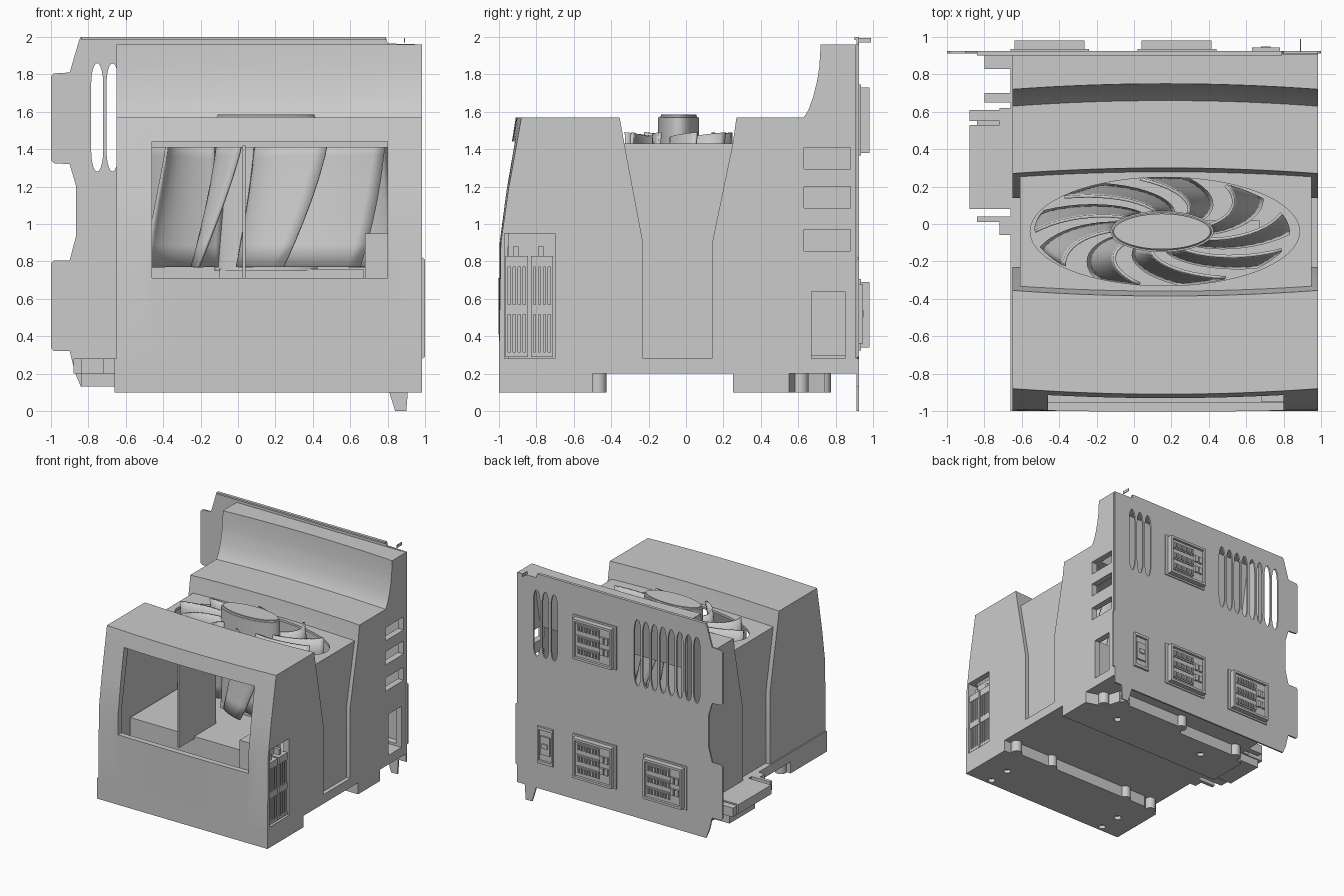
import bpy, bmesh, math
from mathutils import Matrix, Vector

if "Cube" in bpy.data.objects:
    bpy.data.objects.remove(bpy.data.objects["Cube"])

def finish(name, bm, smooth=True):
    bmesh.ops.recalc_face_normals(bm, faces=bm.faces)
    me = bpy.data.meshes.new(name)
    bm.to_mesh(me)
    bm.free()
    ob = bpy.data.objects.new(name, me)
    bpy.context.collection.objects.link(ob)
    return ob

def smooth(ob, deg=30):
    bpy.ops.object.select_all(action='DESELECT')
    ob.select_set(True)
    bpy.context.view_layer.objects.active = ob
    bpy.ops.object.shade_smooth_by_angle(angle=math.radians(deg))

def add_box(bm, x0, x1, y0, y1, z0, z1):
    m = Matrix.Translation(((x0+x1)/2, (y0+y1)/2, (z0+z1)/2)) @ Matrix.Diagonal((x1-x0, y1-y0, z1-z0, 1))
    bmesh.ops.create_cube(bm, size=1, matrix=m)

def boxes(name, dims):
    bm = bmesh.new()
    for d in dims:
        add_box(bm, *d)
    return finish(name, bm)

def prism(name, pts, to3d, depth):
    bm = bmesh.new()
    f = bm.faces.new([bm.verts.new(to3d(p)) for p in pts])
    r = bmesh.ops.extrude_face_region(bm, geom=[f])
    bmesh.ops.translate(bm, vec=depth, verts=[v for v in r['geom'] if isinstance(v, bmesh.types.BMVert)])
    return finish(name, bm)

def ellipse(name, cx, cy, rx, ry, z0, z1, n=64):
    pts = [(cx+rx*math.cos(2*math.pi*i/n), cy+ry*math.sin(2*math.pi*i/n)) for i in range(n)]
    return prism(name, pts, lambda p: (p[0], p[1], z0), (0, 0, z1-z0))

def loft(name, prof, x0, x1, bulge, n=16, flat_y=0.85):
    # side profile (y, z) swept across x, bowed toward the middle
    bm = bmesh.new()
    rings = []
    for i in range(n+1):
        t = 2*i/n-1
        k = bulge*(1-t*t)
        rings.append([bm.verts.new((x0+(x1-x0)*i/n,
                     y+(0 if y > flat_y else k*min(1, max(0, (z-.28)/1.2))), z)) for y, z in prof])
    for a, b in zip(rings, rings[1:]):
        for j in range(len(prof)):
            q = (j+1) % len(prof)
            bm.faces.new((a[j], a[q], b[q], b[j]))
    bm.faces.new(rings[0])
    bm.faces.new(rings[-1])
    return finish(name, bm)

def cut(ob, cutters):
    bpy.context.view_layer.objects.active = ob
    for c in cutters:
        m = ob.modifiers.new("cut", 'BOOLEAN')
        m.operation, m.solver, m.object = 'DIFFERENCE', 'EXACT', c
        bpy.ops.object.modifier_apply(modifier=m.name)

# cutters for the hollow interior and openings
cavity = prism("cavity", [(-.96, .3), (-.95, .9), (-.86, 1.41), (.68, 1.41), (.77, 1.9), (.95, 1.9), (.95, .3)],
               lambda p: (-.59, p[0], p[1]), (1.52, 0, 0))
window = boxes("window_cutter", [(-.46, .8, -1.2, -.8, .71, 1.44)])
side_front = boxes("side_front_cutter", [(.85, 1.1, -.97, -.70, .27, .95)])
side_rear = boxes("side_rear_cutter", [(.85, 1.1, .63, .88, z, z+.115) for z in (.855, 1.085, 1.295)]
                  + [(.85, 1.1, .67, .85, .27, .64)])
fan_hole = ellipse("fan_hole_cutter", .165, -.04, .72, .29, 1.3, 1.5)

# shroud: front block, rear block, recessed middle
front = loft("front_shroud", [(-1, .28), (-.99, .9), (-.95, 1.18), (-.88, 1.57), (-.355, 1.57),
                              (-.33, 1.43), (-.23, .9), (-.23, .28)], -.65, .985, -.03)
cut(front, [cavity, window, side_front])
rear = loft("rear_shroud", [(.14, .28), (.14, .9), (.25, 1.43), (.27, 1.57), (.63, 1.57), (.655, 1.61),
                            (.68, 1.68), (.70, 1.76), (.713, 1.84), (.72, 1.96), (.91, 1.96), (.91, .28)],
            -.65, .985, .03)
cut(rear, [cavity, side_rear])
middle = boxes("middle_shroud", [(-.61, .95, -.42, .33, .28, 1.43)])
cut(middle, [cavity, fan_hole])

# interior parts
boxes("heatsink_block", [(-.58, .92, -.66, .6, .28, .70)])
boxes("divider_plate", [(.025, .04, -.87, -.36, .68, 1.42)])
boxes("motor_strut", [(-.1, .67, -.1, .02, .70, .76)])
boxes("side_socket_housing", [(.68, .9, -.95, -.70, .28, .95)])

# side power sockets with vertical slots
dims = []
for y0 in (-.965, -.83):
    y1 = y0+.12
    dims.append((.88, .93, y0, y1, .29, .83))
    dims.append((.88, .95, y0+.04, y0+.07, .83, .88))
    for z0, z1 in ((.29, .315), (.515, .57), (.77, .83)):
        dims.append((.93, .975, y0, y1, z0, z1))
    for i in range(5):
        y = y0+i*.0265
        for z0 in (.315, .57):
            dims.append((.93, .97, y, y+.014, z0, z0+.2))
boxes("side_sockets", dims)

# fan hub
hub = ellipse("fan_hub", .15, -.04, .275, .11, .75, 1.585)
bm = bmesh.new()
bm.from_mesh(hub.data)
bmesh.ops.bevel(bm, geom=[e for e in bm.edges if all(v.co.z > 1.5 for v in e.verts)],
                offset=.015, segments=3, affect='EDGES')
bm.to_mesh(hub.data)
bm.free()

# swept fan blades
bm = bmesh.new()
NR, NC = 10, 6
for b in range(9):
    g = []
    for i in range(NR+1):
        t = i/NR
        r = .38+.62*t
        row = []
        for j in range(NC+1):
            c = j/NC
            a = math.radians(40*b+58+42*t**1.1-22*(1-c)**1.3)
            row.append(bm.verts.new((.15+.68*r*math.cos(a), -.04+.285*r*math.sin(a), .77+.72*c-.03*(1-t)*c)))
        g.append(row)
    for i in range(NR):
        for j in range(NC):
            bm.faces.new((g[i][j], g[i+1][j], g[i+1][j+1], g[i][j+1]))
blades = finish("fan_blades", bm)
sol = blades.modifiers.new("thickness", 'SOLIDIFY')
sol.thickness = .016
sol.offset = 0

# base board, lower slabs, side fingers
base = boxes("base_board", [(-.66, .985, -1, .92, .2, .28)])
boxes("board_fingers", [(-.88, -.6, .08, .53, .2, .28), (-.72, -.6, .53, .62, .2, .28), (-.88, -.72, .55, .61, .2, .28),
                        (-.84, -.6, .01, .04, .2, .28), (-.72, -.6, -.06, .01, .2, .28),
                        (-.8, -.6, .65, .70, .2, .28), (-.8, -.6, .83, .92, .2, .28),
                        (-.84, -.66, .25, .6, .13, .2)])
slab_f = prism("front_slab", [(-.66, -1), (.985, -1), (.985, -.5), (.9, -.5), (.85, -.46), (-.5, -.46), (-.55, -.5), (-.66, -.5)],
               lambda p: (p[0], p[1], .1), (0, 0, .1))
slab_r = prism("rear_slab", [(-.66, .25), (.985, .25), (.985, .55), (.82, .6), (.78, .74), (.1, .74), (.05, .66), (-.5, .66), (-.66, .6)],
               lambda p: (p[0], p[1], .1), (0, 0, .1))
bm = bmesh.new()
for x, y in ((.88, -.47), (.5, -.47), (-.3, -.47), (-.58, -.48), (.84, .61), (.72, .73), (.1, .73), (-.55, .65)):
    bmesh.ops.create_cone(bm, cap_ends=True, segments=24, radius1=.045, radius2=.045, depth=.1,
                          matrix=Matrix.Translation((x, y, .15)))
bosses = finish("screw_bosses", bm)
bm = bmesh.new()
for x, y in ((.75, -.75), (-.45, -.75), (.75, -.95), (-.45, -.95), (.6, .5), (-.3, .5)):
    bmesh.ops.create_cone(bm, cap_ends=True, segments=20, radius1=.03, radius2=.03, depth=.06,
                          matrix=Matrix.Translation((x, y, .1)))
holes = finish("screw_hole_cutter", bm)
cut(slab_f, [holes])
cut(slab_r, [holes])

# back plate with tabs and vent slots
outline = [(-.84, 2), (.79, 2), (.80, 1.965), (.985, 1.96), (.985, .82), (1, .81), (1, .29), (.985, .28), (.985, .13),
           (.91, .13), (.90, 0), (.84, 0), (.80, .13), (-.84, .13), (-.87, .2), (-.90, .32), (-.985, .32), (-1, .34),
           (-1, .79), (-.985, .805), (-.90, .805), (-.865, .94), (-.865, 1.2), (-.90, 1.32), (-.985, 1.325), (-1, 1.34),
           (-1, 1.79), (-.985, 1.805), (-.90, 1.81), (-.85, 1.98)]
plate = prism("back_plate", outline, lambda p: (p[0], .912, p[1]), (0, .014, 0))
slots = []
for x in [-.753+.082*i for i in range(8)] + [.625, .71, .795]:
    pts = [(x+.032*math.cos(a), (1.75 if s else 1.39)+.11*math.sin(a))
           for s in (1, 0) for a in [math.pi*((0 if s else 1)+i/10) for i in range(11)]]
    slots.append(prism("vent_slot_cutter", pts, lambda p: (p[0], .8, p[1]), (0, .2, 0)))
rear_slots = slots[2:]
cut(plate, slots)
boxes("plate_top_flange", [(-.84, .79, .90, .926, 1.985, 2)])
boxes("plate_fin", [(.887, .893, .92, .99, 1.97, 1.995)])

# video ports on the back plate
for n, (x, z) in enumerate(((.04, 1.38), (.04, .34), (-.64, .34))):
    d = [(x-.02, x+.40, .92, .935, z-.015, z+.365), (x, x+.375, .92, .958, z, z+.35)]
    d += [(x, x+.375, .95, .98, z+q, z+q+.02) for q in (0, .33)]
    d += [(x+q, x+q+.02, .95, .98, z, z+.35) for q in (0, .355)]
    for r in range(3):
        zz = z+.045+r*.1
        d.append((x+.125, x+.345, .95, .966, zz, zz+.065))
        for c in range(8):
            xx = x+.128+c*.027
            d.append((xx, xx+.015, .96, .976, zz+.01, zz+.055))
    for a in (.035, .08):
        for b in (.1, .2):
            d.append((x+a, x+a+.032, .95, .976, z+b, z+b+.055))
    boxes("video_port_%d" % (n+1), d)

# small port
boxes("small_port", [(.63, .645, .92, .945, .36, .68), (.765, .78, .92, .945, .36, .68),
                     (.63, .78, .92, .945, .36, .385), (.63, .78, .92, .945, .655, .68),
                     (.66, .75, .92, .94, .44, .6), (.68, .73, .92, .95, .5, .54)])

for o in (front, rear, hub, blades, bosses, plate):
    smooth(o)
for o in [cavity, window, side_front, side_rear, fan_hole, holes] + slots:
    bpy.data.objects.remove(o, do_unlink=True)
